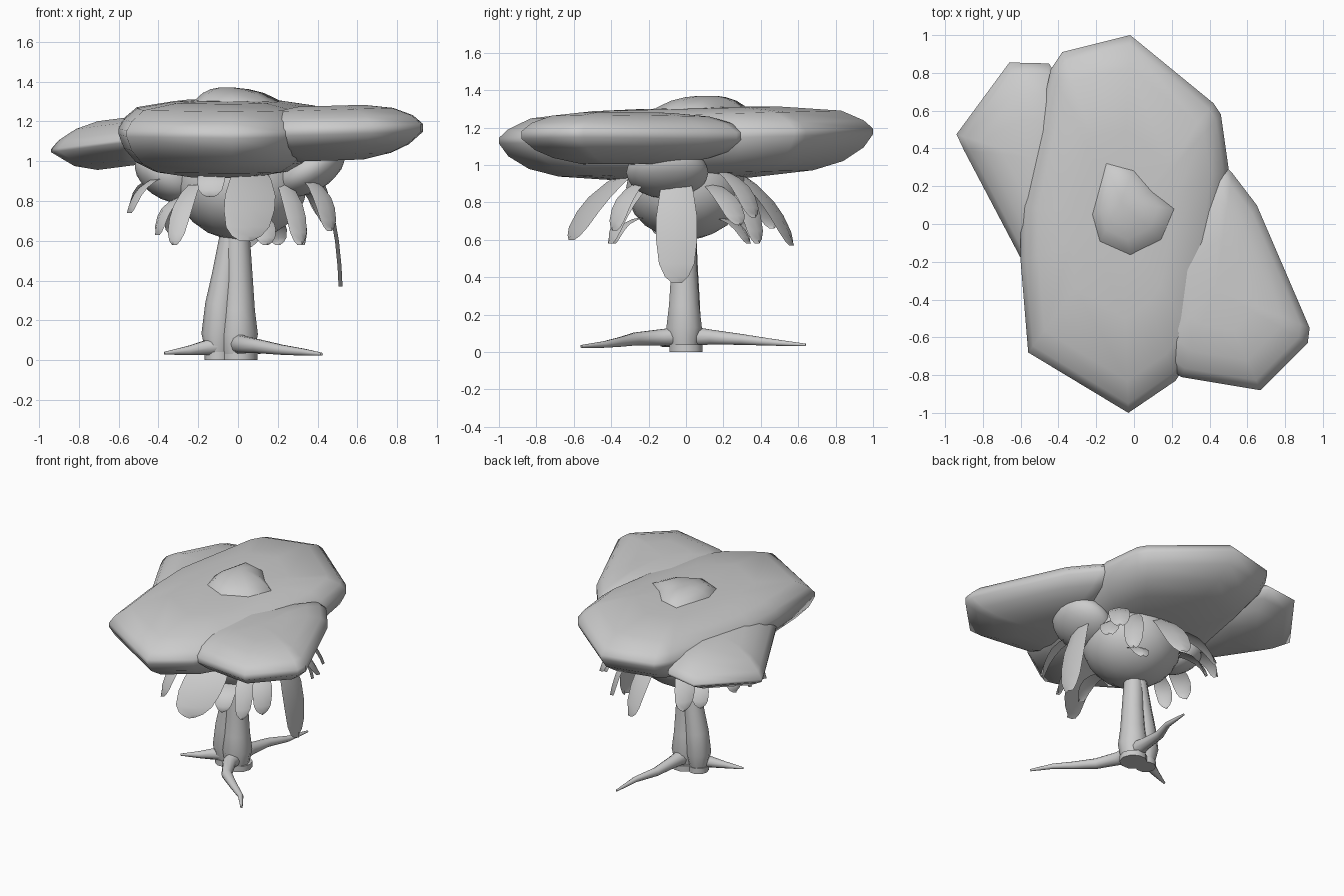
import bpy, bmesh, math
from mathutils import Vector

if "Cube" in bpy.data.objects:
    bpy.data.objects.remove(bpy.data.objects["Cube"])


def finish(name, bm, angle=40):
    bmesh.ops.recalc_face_normals(bm, faces=bm.faces)
    me = bpy.data.meshes.new(name)
    bm.to_mesh(me)
    bm.free()
    ob = bpy.data.objects.new(name, me)
    bpy.context.collection.objects.link(ob)
    bpy.ops.object.select_all(action='DESELECT')
    ob.select_set(True)
    bpy.context.view_layer.objects.active = ob
    bpy.ops.object.shade_smooth_by_angle(angle=math.radians(angle))
    return ob


def slab(name, outline, mid, profile, plane):
    """Loft an outline through (scale, height) rings around mid, on a tilted plane."""
    bm = bmesh.new()
    rings = []
    for s, h in profile:
        ring = []
        for x, y in outline:
            px, py = mid[0] + (x - mid[0]) * s, mid[1] + (y - mid[1]) * s
            ring.append(bm.verts.new((px, py, plane(px, py) + h)))
        rings.append(ring)
    n = len(outline)
    for a, b in zip(rings, rings[1:]):
        for i in range(n):
            bm.faces.new((a[i], a[(i + 1) % n], b[(i + 1) % n], b[i]))
    for ring, h in ((rings[0], profile[0][1]), (rings[-1], profile[-1][1])):
        c = bm.verts.new((mid[0], mid[1], plane(*mid) + h))
        for i in range(n):
            bm.faces.new((ring[i], ring[(i + 1) % n], c))
    return finish(name, bm, 75)


def tube(name, pts):
    """Round tapered tube through (x, y, z, radius) points."""
    cu = bpy.data.curves.new(name, 'CURVE')
    cu.dimensions = '3D'
    cu.bevel_depth = 1.0
    cu.bevel_resolution = 3
    cu.use_fill_caps = True
    sp = cu.splines.new('POLY')
    sp.points.add(len(pts) - 1)
    for p, (x, y, z, r) in zip(sp.points, pts):
        p.co = (x, y, z, 1)
        p.radius = r
    sp.use_smooth = True
    ob = bpy.data.objects.new(name, cu)
    bpy.context.collection.objects.link(ob)


def blob(name, loc, radii, lean=0):
    """Ellipsoid, with its upper part leaning along x."""
    bm = bmesh.new()
    bmesh.ops.create_icosphere(bm, subdivisions=3, radius=1)
    for v in bm.verts:
        v.co = Vector(loc) + Vector((v.co.x * radii[0] + lean * v.co.z, v.co.y * radii[1], v.co.z * radii[2]))
    finish(name, bm)


def leaf(name, start, end, width, facing):
    """Drooping round-tipped leaf; facing is the outward direction in degrees."""
    a = math.radians(facing)
    side = Vector((-math.sin(a), math.cos(a), 0))
    out = Vector((math.cos(a), math.sin(a), 0))
    p0, p2 = Vector(start), Vector(end)
    p1 = (p0 + p2) / 2 + out * 0.05 + Vector((0, 0, 0.06))
    bm = bmesh.new()
    rows = []
    for t, w in ((0, .6), (.2, .82), (.45, 1), (.65, 1), (.85, .86), (.95, .58), (1, .25)):
        c = p0 * (1 - t) ** 2 + p1 * 2 * t * (1 - t) + p2 * t * t
        rows.append([bm.verts.new(c + side * (k * w * width / 2) + out * (0.02 * (1 - abs(k))))
                     for k in (-1, 0, 1)])
    for r, s in zip(rows, rows[1:]):
        for i in range(2):
            bm.faces.new((r[i], r[i + 1], s[i + 1], s[i]))
    finish(name, bm, 60)


# Canopy slabs
slab("main_canopy",
     [(-.02, 1), (.42, .64), (.46, .58), (.5, .3), (.44, -.15), (.34, -.65), (.22, -.83), (-.03, -1),
      (-.56, -.68), (-.6, -.2), (-.6, .1), (-.44, .82), (-.38, .91)], (-.06, 0),
     [(.35, -.225), (.68, -.195), (.84, -.15), (.95, -.08), (1, -.01), (1, .02), (.95, .065), (.83, .12),
      (.5, .15), (.25, .155)],
     lambda x, y: 1.15 + .025 * y)
slab("right_canopy",
     [(.46, .33), (.52, .27), (.65, .1), (.93, -.55), (.92, -.63), (.67, -.88), (.25, -.81),
      (.1, -.7), (.08, -.1)], (.43, -.35),
     [(.4, -.145), (.68, -.115), (.86, -.075), (1, -.015), (1, .025), (.9, .07), (.7, .11), (.4, .13)],
     lambda x, y: 1.15 + .03 * (x - .5))
slab("left_canopy",
     [(-.66, .855), (-.45, .85), (-.3, .6), (-.3, 0), (-.5, -.22), (-.6, -.18), (-.9, .39), (-.94, .475)],
     (-.55, .35),
     [(.4, -.125), (.7, -.09), (.86, -.045), (1, -.005), (1, .01), (.9, .05), (.68, .095), (.4, .12)],
     lambda x, y: 1.095 + .13 * (x + .6))
# Crown bump on top
slab("crown_bump",
     [(-.15, .33), (0, .29), (.1, .17), (.21, .08), (.14, -.08), (-.02, -.16), (-.18, -.09), (-.22, .05)],
     (-.07, .12), [(1.1, -.04), (1, 0), (.72, .038), (.45, .057), (.2, .065)], lambda x, y: 1.305)

# Underside foliage ball and branch stubs
blob("foliage_ball", (.02, 0, .88), (.33, .32, .28))
blob("right_stub", (.36, -.1, .96), (.16, .22, .14), .08)
blob("left_stub", (-.36, .03, .93), (.15, .17, .14), -.06)

# Hanging leaves: start, end, width, facing
leaves = [((.39, -.05, .95), (.505, -.05, .37), .22, 0),
          ((.06, -.3, .96), (.04, -.61, .6), .28, -65),
          ((.02, .28, .95), (.05, .56, .57), .18, 65),
          ((-.17, .25, .93), (-.3, .46, .66), .14, 140),
          ((.2, .25, .93), (.32, .38, .58), .13, 40),
          ((.28, .12, .9), (.44, .28, .68), .14, 30),
          ((.3, .2, .96), (.42, .36, .72), .14, 45),
          ((.22, -.2, .9), (.31, -.4, .58), .12, -55),
          ((-.22, -.22, .88), (-.32, -.4, .58), .11, -115),
          ((-.12, -.28, .96), (-.14, -.42, .82), .14, -100),
          ((-.38, -.08, .92), (-.54, -.12, .74), .13, -160),
          ((-.28, -.1, .82), (-.4, -.15, .63), .11, -150),
          ((-.4, .12, .92), (-.53, .2, .76), .13, 160),
          ((-.22, .18, .82), (-.34, .32, .64), .12, 130),
          ((.15, .15, .72), (.2, .33, .58), .12, 60),
          ((.1, -.22, .72), (.14, -.38, .58), .12, -70),
          ((.36, -.25, .9), (.46, -.38, .65), .13, -45)]
for i, args in enumerate(leaves):
    leaf(f"leaf_{i + 1}", *args)

# Trunk of two merged strands with a foot
tube("trunk", [(0, -.01, .03, .08), (0, -.01, .13, .1), (0, -.01, .25, .085), (0, -.01, .4, .075),
               (-.005, -.01, .6, .066), (-.01, 0, .8, .06)])
tube("trunk_strand", [(-.1, 0, .03, .06), (-.1, 0, .13, .084), (-.088, 0, .28, .077),
                      (-.065, 0, .42, .068), (-.03, 0, .65, .057)])
tube("trunk_foot", [(.005, 0, 0, .092), (.005, 0, .04, .092)])
tube("trunk_foot_side", [(-.1, 0, 0, .068), (-.1, 0, .04, .068)])

# Roots
tube("front_root", [(0, .02, .085, .06), (.02, -.13, .078, .046), (.1, -.27, .07, .036),
                    (.22, -.36, .052, .026), (.33, -.44, .04, .018), (.42, -.56, .03, .008)])
tube("back_root", [(0, 0, .085, .06), (.01, .13, .08, .042), (.03, .3, .067, .03),
                   (.09, .45, .053, .02), (.11, .64, .038, .007)])
tube("left_root", [(-.05, 0, .08, .06), (-.14, -.03, .065, .042), (-.25, -.08, .048, .024),
                   (-.37, -.13, .035, .007)])
